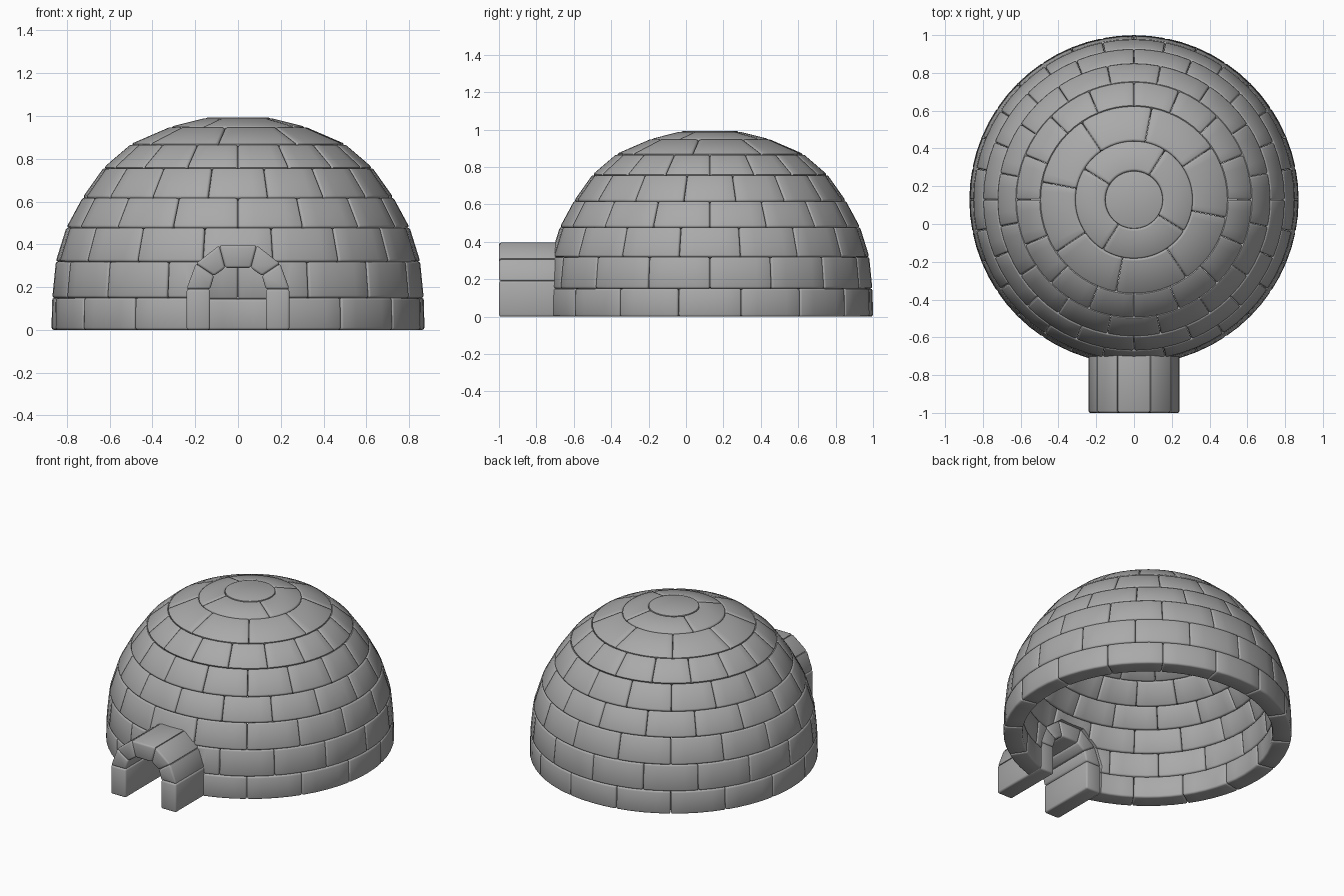
import bpy, bmesh
from math import sin, cos, radians, pi
from mathutils import Vector

if "Cube" in bpy.data.objects:
    bpy.data.objects.remove(bpy.data.objects["Cube"])

CY = 0.128       # dome centre in y
THICK = 0.115    # wall thickness
GAP = 0.0008     # half joint gap
BEVEL = 0.011

# dome profile (radius, height) at every course boundary
OUTER = [(0.872, 0.0), (0.869, 0.15), (0.852, 0.32), (0.802, 0.48), (0.726, 0.62),
         (0.627, 0.76), (0.499, 0.87), (0.314, 0.95), (0.155, 0.99)]
# blocks per course and angle of one joint
COURSES = [(16, 11.25), (16, 0), (16, 11.25), (16, 0), (16, 11.25), (16, 0), (8, 34), (4, 58)]

# dull grey block
grey = bpy.data.materials.new("block_grey")
grey.diffuse_color = (0.4, 0.4, 0.4, 1)
grey.use_nodes = True
grey.node_tree.nodes["Principled BSDF"].inputs["Base Color"].default_value = grey.diffuse_color


def offset_profile(pts, t):
    out = []
    for i, p in enumerate(pts):
        a = Vector(pts[max(i - 1, 0)])
        b = Vector(pts[min(i + 1, len(pts) - 1)])
        d = (b - a).normalized()
        out.append((p[0] - d.y * t, p[1] + d.x * t if i else 0.0))
    return out


INNER = offset_profile(OUTER, THICK)


def finish(name, bm):
    bmesh.ops.recalc_face_normals(bm, faces=bm.faces)
    sharp = [e for e in bm.edges if e.calc_face_angle(0) > radians(35)]
    bmesh.ops.bevel(bm, geom=sharp, offset=BEVEL, segments=2, profile=0.5,
                    affect='EDGES', clamp_overlap=True)
    me = bpy.data.meshes.new(name)
    bm.to_mesh(me)
    bm.free()
    me.materials.append(grey)
    ob = bpy.data.objects.new(name, me)
    bpy.context.collection.objects.link(ob)
    bpy.ops.object.select_all(action='DESELECT')
    ob.select_set(True)
    bpy.context.view_layer.objects.active = ob
    bpy.ops.object.shade_smooth_by_angle(angle=radians(50))
    return ob


def loft(bm, loops):
    """Skin equal-length closed loops of points and cap both ends."""
    rings = [[bm.verts.new(p) for p in loop] for loop in loops]
    n = len(rings[0])
    for a, b in zip(rings, rings[1:]):
        for k in range(n):
            bm.faces.new((a[k], a[(k + 1) % n], b[(k + 1) % n], b[k]))
    bm.faces.new(rings[0])
    bm.faces.new(rings[-1])


def polar(r, z, a):
    return (r * cos(a), CY + r * sin(a), z)


# courses of curved blocks
courses = []
for i, (count, start) in enumerate(COURSES):
    bm = bmesh.new()
    quad = [OUTER[i], OUTER[i + 1], INNER[i + 1], INNER[i]]
    steps = 64 // count
    pad = GAP / OUTER[i][0]
    for b in range(count):
        a0 = radians(start) + 2 * pi * b / count + pad
        a1 = a0 + 2 * pi / count - 2 * pad
        loft(bm, [[polar(r, z, a0 + (a1 - a0) * s / steps) for r, z in quad]
                  for s in range(steps + 1)])
    courses.append(finish(f"block_course_{i + 1}", bm))

# round cap block
bm = bmesh.new()
loft(bm, [[polar(r, z, 2 * pi * k / 64) for k in range(64)]
          for r, z in (INNER[-1], (OUTER[-1][0], 0.992))])
finish("cap_block", bm)

# entrance tunnel: arch of seven long blocks
ARCH_OUT = [(0.241, 0), (0.241, 0.19), (0.197, 0.31), (0.088, 0.395)]
ARCH_IN = [(0.13, 0), (0.13, 0.19), (0.112, 0.253), (0.06, 0.29)]


def mirrored(half):
    return half + [(-x, z) for x, z in reversed(half)]


arch_out, arch_in = mirrored(ARCH_OUT), mirrored(ARCH_IN)
bm = bmesh.new()
for k in range(7):
    quad = [arch_out[k], arch_out[k + 1], arch_in[k + 1], arch_in[k]]
    loft(bm, [[(x, y, z) for x, z in quad] for y in (-1.0, -0.6)])
finish("entrance_arch", bm)

# doorway cut through the lower courses
bm = bmesh.new()
door = [(x, z if z else -0.1) for x, z in arch_out]
loft(bm, [[(x * 0.98, y, z * 0.98) for x, z in door] for y in (-1.1, -0.4)])
bmesh.ops.recalc_face_normals(bm, faces=bm.faces)
me = bpy.data.meshes.new("doorway_cutter")
bm.to_mesh(me)
bm.free()
cutter = bpy.data.objects.new("doorway_cutter", me)
bpy.context.collection.objects.link(cutter)
cutter.hide_render = True
cutter.display_type = 'WIRE'
for ob in courses[:3]:
    m = ob.modifiers.new("doorway", 'BOOLEAN')
    m.operation = 'DIFFERENCE'
    m.solver = 'EXACT'
    m.object = cutter
